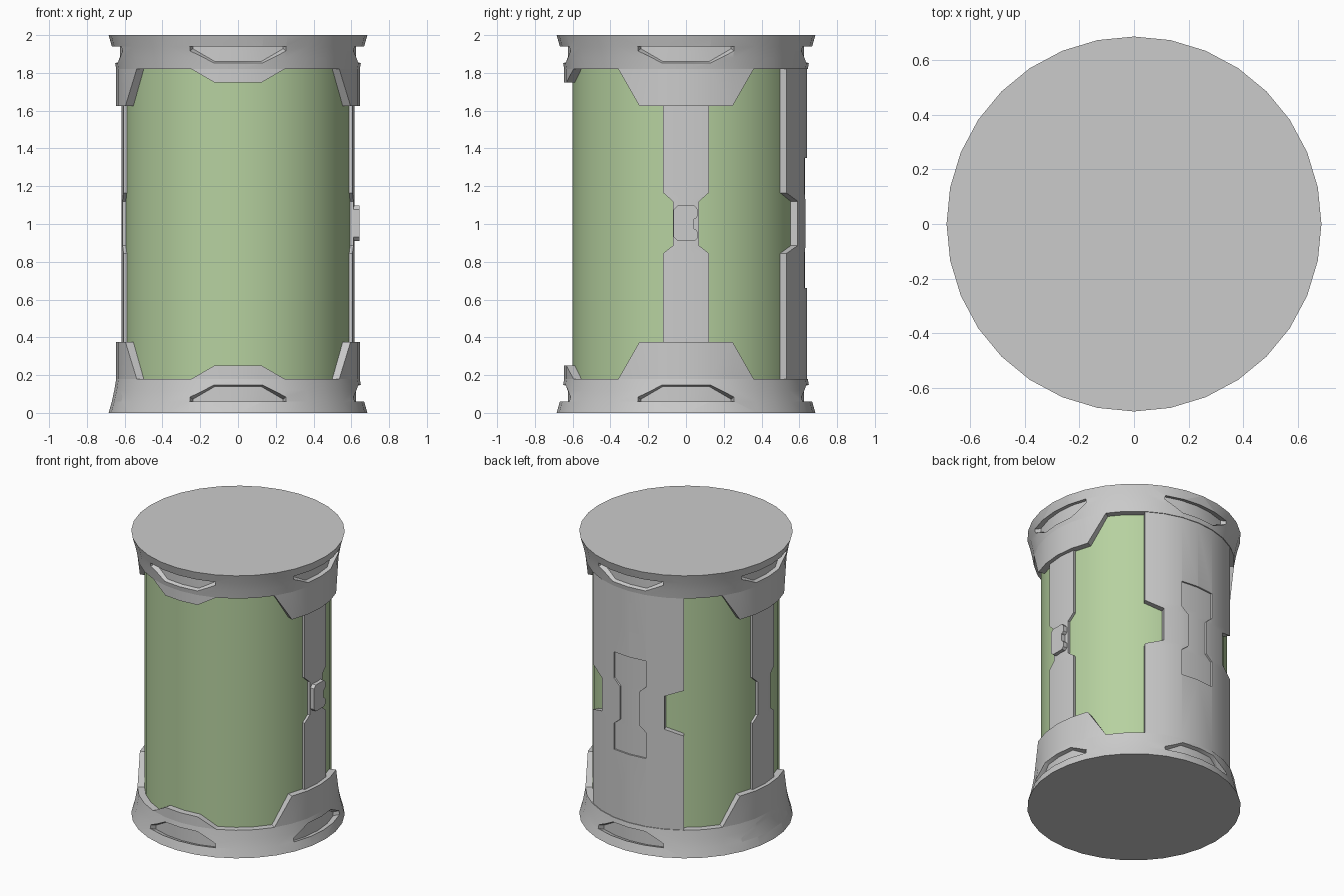
import bpy, bmesh
from math import sin, cos, pi, floor

if "Cube" in bpy.data.objects:
    bpy.data.objects.remove(bpy.data.objects["Cube"])

SIDES = 32
R_CORE, R_FLAP = 0.60, 0.645


def ring_point(step, r, z):
    """Point on the 32-sided ring; fractional steps lie on the flat facet."""
    a = floor(step)
    t = step - a
    p, q = a * 2 * pi / SIDES, (a + 1) * 2 * pi / SIDES
    return (r * (cos(p) * (1 - t) + cos(q) * t),
            r * (sin(p) * (1 - t) + sin(q) * t), z)


def to_object(name, bm):
    bmesh.ops.recalc_face_normals(bm, faces=bm.faces)
    me = bpy.data.meshes.new(name)
    bm.to_mesh(me)
    bm.free()
    ob = bpy.data.objects.new(name, me)
    bpy.context.collection.objects.link(ob)
    return ob


def activate(ob):
    bpy.ops.object.select_all(action='DESELECT')
    ob.select_set(True)
    bpy.context.view_layer.objects.active = ob


def smooth(ob):
    activate(ob)
    bpy.ops.object.shade_smooth_by_angle(angle=0.5)


def panel(name, rows, centre, r_in, r_out, dz=0.0):
    """Curved plate; rows are (z, half width in steps)."""
    bm = bmesh.new()
    H = int(max(h for _, h in rows))
    grid = [[bm.verts.new(ring_point(centre + max(-h, min(h, k)), r_out, z))
             for k in range(-H, H + 1)] for z, h in rows]
    for a, b in zip(grid, grid[1:]):
        for i in range(2 * H):
            bm.faces.new((a[i], a[i + 1], b[i + 1], b[i]))
    bmesh.ops.remove_doubles(bm, verts=bm.verts, dist=1e-5)
    ext = bmesh.ops.extrude_face_region(bm, geom=bm.faces[:], use_keep_orig=True)
    for v in ext['geom']:
        if isinstance(v, bmesh.types.BMVert):
            v.co.x *= r_in / r_out
            v.co.y *= r_in / r_out
            v.co.z += dz
    return to_object(name, bm)


def lathe(name, profile):
    """Closed 32-sided solid from (r, z) points."""
    bm = bmesh.new()
    rings = [[bm.verts.new(ring_point(s, r, z)) for s in range(SIDES)] for r, z in profile]
    for a, b in zip(rings, rings[1:]):
        for i in range(SIDES):
            j = (i + 1) % SIDES
            bm.faces.new((a[i], a[j], b[j], b[i]))
    bm.faces.new(rings[0])
    bm.faces.new(rings[-1])
    return to_object(name, bm)


def cut(ob, cutter):
    mod = ob.modifiers.new("cut", 'BOOLEAN')
    mod.operation = 'DIFFERENCE'
    mod.solver = 'EXACT'
    mod.object = cutter
    activate(ob)
    bpy.ops.object.modifier_apply(modifier=mod.name)
    bpy.data.objects.remove(cutter)


RIGHT, BACK, LEFT, FRONT = 0, 8, 16, 24

# Green core
core = lathe("core", [(R_CORE, 0.15), (R_CORE, 1.85)])
green = bpy.data.materials.new("green")
green.diffuse_color = (0.47, 0.64, 0.35, 1)
green.use_nodes = True
green.node_tree.nodes["Principled BSDF"].inputs["Base Color"].default_value = green.diffuse_color
core.data.materials.append(green)
smooth(core)

# End caps with slots and flaps, bottom then mirrored for the top
for end, flip in (("bottom", False), ("top", True)):
    def Z(z):
        return 2 - z if flip else z
    cap = lathe(end + "_cap", [(r, Z(z)) for r, z in
                [(0.685, 0), (0.668, 0.06), (0.655, 0.12), (R_FLAP, 0.18)]])
    for side in (RIGHT, BACK, LEFT, FRONT):
        rows = [(Z(z + 0.015), h) for z, h in [(0.055, 2), (0.082, 2), (0.15, 1)]]
        cut(cap, panel("slot_cutter", rows, side, 0.625, 0.70, 0.025 if flip else -0.025))
    smooth(cap)
    for label, side, rows in (("right", RIGHT, [(0.18, 3), (0.375, 2)]),
                              ("left", LEFT, [(0.18, 3), (0.375, 2)]),
                              ("front", FRONT, [(0.18, 2), (0.25, 1)])):
        smooth(panel(f"{end}_{label}_flap", [(Z(z), h) for z, h in rows],
                     side, R_CORE - 0.005, R_FLAP))


def waisted(z0, z1, wide, narrow):
    return [(z0, wide), (0.845, wide), (0.885, narrow),
            (1.12, narrow), (1.165, wide), (z1, wide)]


# Side strips with a narrow waist
for label, side in (("right", RIGHT), ("left", LEFT)):
    smooth(panel(label + "_strip", waisted(0.37, 1.63, 1, 0.58), side, R_CORE - 0.005, 0.618))

# Wide back panel with notched edges and a waisted recess
back = panel("back_panel", waisted(0.18, 1.82, 3, 2), BACK, R_CORE - 0.005, 0.64)
cut(back, panel("recess_cutter", waisted(0.66, 1.35, 1, 0.6), BACK, 0.629, 0.70))
smooth(back)

# Latch on the right strip
outline = [(-0.065, 0.93), (-0.045, 0.91), (0.045, 0.91), (0.06, 0.925), (0.06, 0.96),
           (0.052, 0.97), (0.042, 0.975), (0.042, 1.025), (0.052, 1.03), (0.06, 1.04),
           (0.06, 1.08), (0.045, 1.097), (-0.045, 1.097), (-0.065, 1.077)]
bm = bmesh.new()
face = bm.faces.new([bm.verts.new((0.60, y, z)) for y, z in outline])
ext = bmesh.ops.extrude_face_region(bm, geom=[face], use_keep_orig=True)
for v in ext['geom']:
    if isinstance(v, bmesh.types.BMVert):
        v.co.x = 0.642
to_object("latch", bm)
